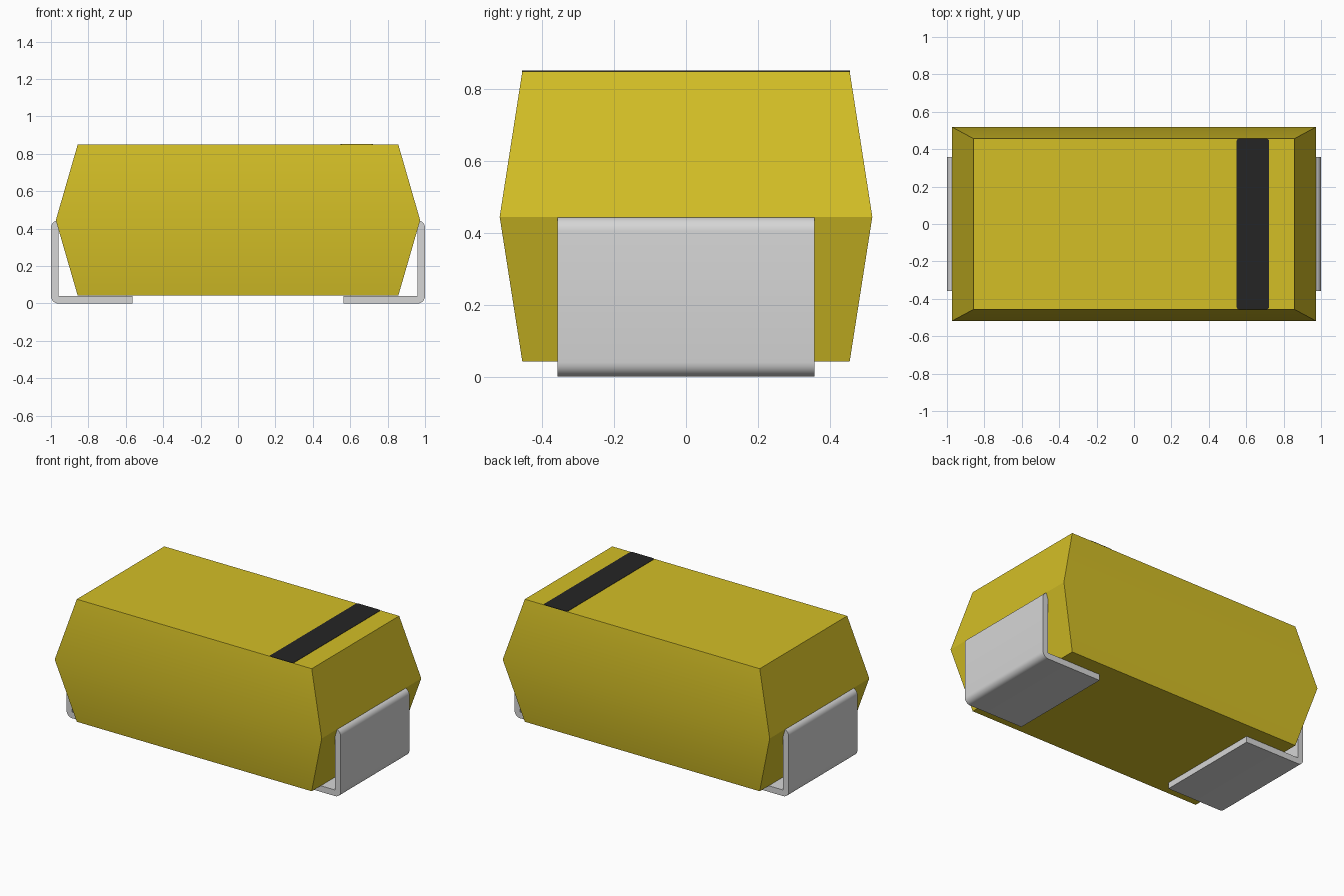
import bpy, bmesh, math

cube = bpy.data.objects.get("Cube")
if cube:
    bpy.data.objects.remove(cube, do_unlink=True)


def material(name, rgb):
    """Flat material from 0-255 display values, stored as linear."""
    lin = [((c / 255 + 0.055) / 1.055) ** 2.4 for c in rgb] + [1.0]
    m = bpy.data.materials.new(name)
    m.use_nodes = True
    m.diffuse_color = lin
    m.node_tree.nodes["Principled BSDF"].inputs["Base Color"].default_value = lin
    return m


yellow = material("yellow moulding", (212, 191, 38))
metal = material("tinned metal", (214, 214, 214))
black = material("black marking", (37, 37, 37))


def add_object(name, bm, mat):
    bmesh.ops.recalc_face_normals(bm, faces=bm.faces)
    me = bpy.data.meshes.new(name)
    bm.to_mesh(me)
    bm.free()
    me.materials.append(mat)
    me.shade_smooth()
    me.set_sharp_from_angle(angle=math.radians(30))
    ob = bpy.data.objects.new(name, me)
    bpy.context.collection.objects.link(ob)
    return ob


def loft(name, rings, mat):
    """Closed solid through rings of equal point count."""
    bm = bmesh.new()
    loops = [[bm.verts.new(p) for p in ring] for ring in rings]
    n = len(loops[0])
    for a, b in zip(loops, loops[1:]):
        for i in range(n):
            j = (i + 1) % n
            bm.faces.new((a[i], a[j], b[j], b[i]))
    bm.faces.new(loops[0])
    bm.faces.new(loops[-1])
    return add_object(name, bm, mat)


def rectangle(hx, hy, z):
    return [(-hx, -hy, z), (hx, -hy, z), (hx, hy, z), (-hx, hy, z)]


def arc(cx, cy, r, start, end, steps=6):
    return [(cx + r * math.cos(math.radians(start + (end - start) * i / steps)),
             cy + r * math.sin(math.radians(start + (end - start) * i / steps)))
            for i in range(steps + 1)]


# Moulded body, widest at the parting line
loft("body", [rectangle(0.857, 0.456, 0.042),
              rectangle(0.974, 0.519, 0.445),
              rectangle(0.857, 0.456, 0.85)], yellow)

# Polarity stripe: thin plate with softened corners
sx, sy, r = 0.087, 0.457, 0.015
outline = []
for cx, cy, a in ((1, 1, 0), (-1, 1, 90), (-1, -1, 180), (1, -1, 270)):
    outline += arc(0.635 + cx * (sx - r), cy * (sy - r), r, a, a + 90, 3)
loft("polarity_stripe", [[(x, y, z) for x, y in outline] for z in (0.849, 0.852)], black)

# Folded terminals: foot, upright and a rounded top bent into the body
profile = [(0.565, 0.0)]
profile += arc(0.96, 0.04, 0.04, -90, 0)
profile += arc(0.96, 0.405, 0.04, 0, 70)
profile += [(0.96, 0.43), (0.96, 0.04), (0.565, 0.04)]
for side, name in ((1, "left_terminal"), (-1, "right_terminal")):
    loft(name, [[(side * x, y, z) for x, z in profile] for y in (-0.358, 0.358)], metal)
